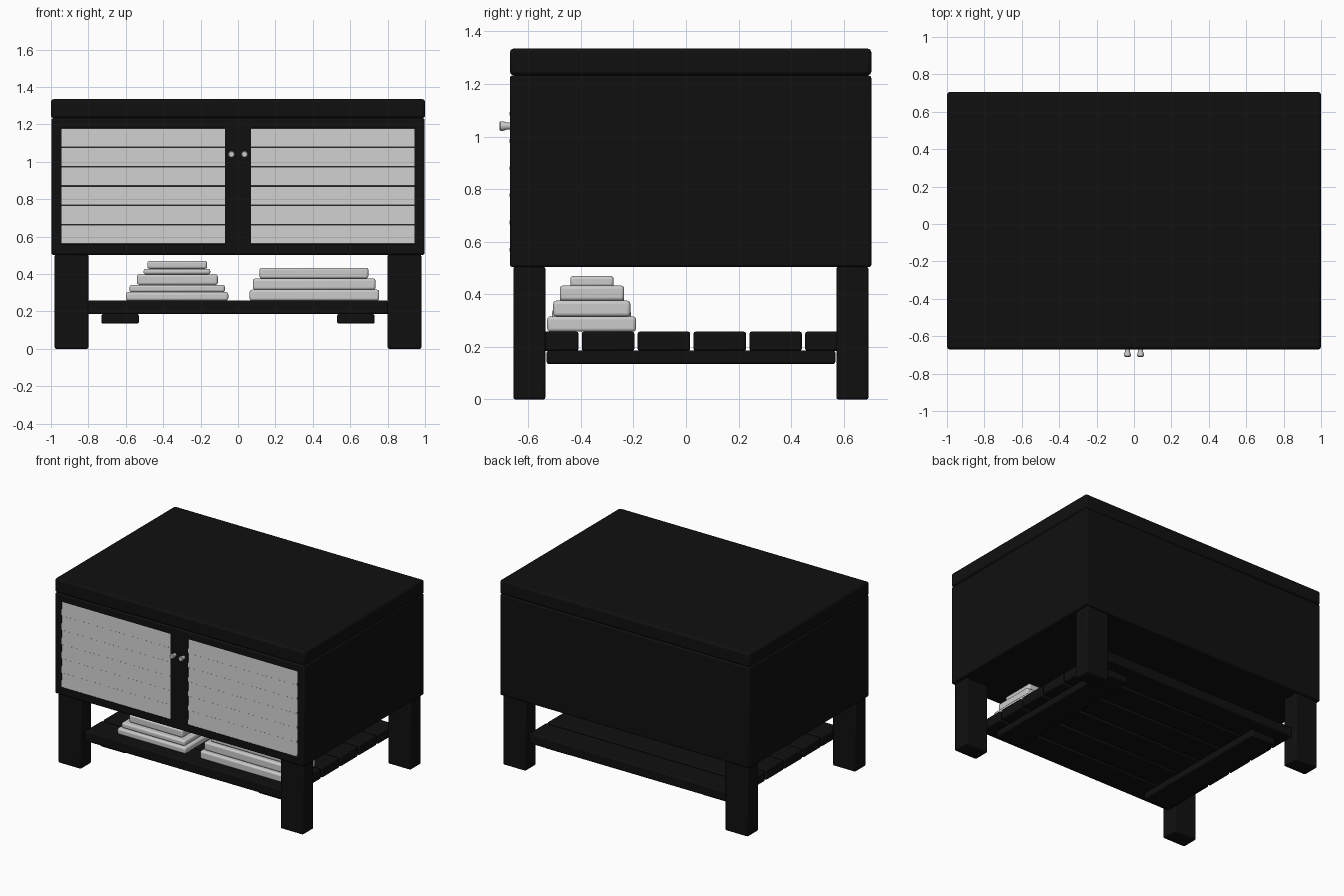
import bpy, math

if "Cube" in bpy.data.objects:
    bpy.data.objects.remove(bpy.data.objects["Cube"])

black = bpy.data.materials.new("black_paint")
black.diffuse_color = (0.005, 0.005, 0.005, 1)
black.use_nodes = True
black.node_tree.nodes["Principled BSDF"].inputs["Base Color"].default_value = black.diffuse_color


def box(name, x, y, z, bevel=0.008, mat=black, segments=2, tilt=0):
    """Bevelled box spanning the given x, y and z ranges."""
    c = [(a + b) / 2 for a, b in (x, y, z)]
    bpy.ops.mesh.primitive_cube_add(size=1, location=c, rotation=(tilt, 0, 0))
    o = bpy.context.object
    o.name = name
    o.scale = [b - a for a, b in (x, y, z)]
    bpy.ops.object.transform_apply(location=False, rotation=False, scale=True)
    if bevel:
        m = o.modifiers.new("bevel", 'BEVEL')
        m.width, m.segments = bevel, segments
        bpy.ops.object.shade_smooth_by_angle(angle=math.radians(35))
    if mat:
        o.data.materials.append(mat)
    return o


# Top slab and cabinet body
box("table_top", (-1, 1), (-0.67, 0.705), (1.233, 1.335), 0.014)
body = box("cabinet_body", (-0.998, 0.998), (-0.67, 0.705), (0.503, 1.233), 0.01)

# Door recesses, louvre slats and knobs
pitch = 0.62 / 6
for side, s in (("left", -1), ("right", 1)):
    x = sorted((s * 0.07, s * 0.944))
    cutter = box(side + "_door_cutter", x, (-0.75, -0.63), (0.56, 1.18), 0, None)
    cutter.hide_render = True
    cutter.hide_set(True)
    m = body.modifiers.new(side + "_recess", 'BOOLEAN')
    m.object, m.solver = cutter, 'EXACT'

    for i in range(6):
        z = 0.56 + i * pitch
        box(f"{side}_door_slat_{i + 1}", x, (-0.668, -0.648),
            (z + 0.002, z + pitch - 0.002), 0, None, tilt=math.radians(-4))

    # Knob profile (radius, y) spun around the y axis
    prof = [(0, -0.65), (0.013, -0.65), (0.013, -0.68), (0.018, -0.695),
            (0.018, -0.706), (0.014, -0.71), (0, -0.71)]
    n = 20
    verts = [(s * 0.035 + r * math.cos(k * math.tau / n), y,
              1.04 + r * math.sin(k * math.tau / n))
             for r, y in prof[1:-1] for k in range(n)]
    rings = len(prof) - 2
    faces = [(j * n + k, j * n + (k + 1) % n, (j + 1) * n + (k + 1) % n, (j + 1) * n + k)
             for j in range(rings - 1) for k in range(n)]
    faces += [tuple(range(n))[::-1], tuple(range((rings - 1) * n, rings * n))]
    me = bpy.data.meshes.new(side + "_knob")
    me.from_pydata(verts, [], faces)
    knob = bpy.data.objects.new(side + "_knob", me)
    bpy.context.collection.objects.link(knob)
    bpy.ops.object.select_all(action='DESELECT')
    knob.select_set(True)
    bpy.context.view_layer.objects.active = knob
    bpy.ops.object.mode_set(mode='EDIT')
    bpy.ops.mesh.select_all(action='SELECT')
    bpy.ops.mesh.normals_make_consistent()
    bpy.ops.object.mode_set(mode='OBJECT')
    bpy.ops.object.shade_smooth_by_angle(angle=math.radians(35))

    # Legs and shelf runner
    lx = sorted((s * 0.80, s * 0.98))
    box(f"front_{side}_leg", lx, (-0.657, -0.535), (0, 0.505))
    box(f"back_{side}_leg", lx, (0.572, 0.694), (0, 0.505))
    box(side + "_shelf_runner", sorted((s * 0.53, s * 0.73)), (-0.53, 0.568),
        (0.135, 0.186))

# Slatted shelf
for i in range(6):
    y = -0.609 + i * 0.2125
    box(f"shelf_slat_{i + 1}", (-0.803, 0.803), (y, y + 0.2), (0.185, 0.258))

# Stacks of books: (x min, x max, y min, y max, z min, z max)
left_stack = [(-0.60, -0.052, -0.528, -0.19, 0.258, 0.303),
              (-0.58, -0.07, -0.51, -0.21, 0.303, 0.342),
              (-0.54, -0.108, -0.48, -0.235, 0.342, 0.398),
              (-0.505, -0.148, -0.455, -0.26, 0.398, 0.428),
              (-0.485, -0.165, -0.44, -0.275, 0.428, 0.47)]
right_stack = [(0.062, 0.755, -0.528, -0.19, 0.258, 0.316),
               (0.08, 0.735, -0.505, -0.212, 0.316, 0.376),
               (0.115, 0.697, -0.48, -0.235, 0.376, 0.433)]
for side, stack in (("left", left_stack), ("right", right_stack)):
    for i, b in enumerate(stack):
        box(f"{side}_stack_book_{i + 1}", b[:2], b[2:4], b[4:], 0.012, None, 3)
